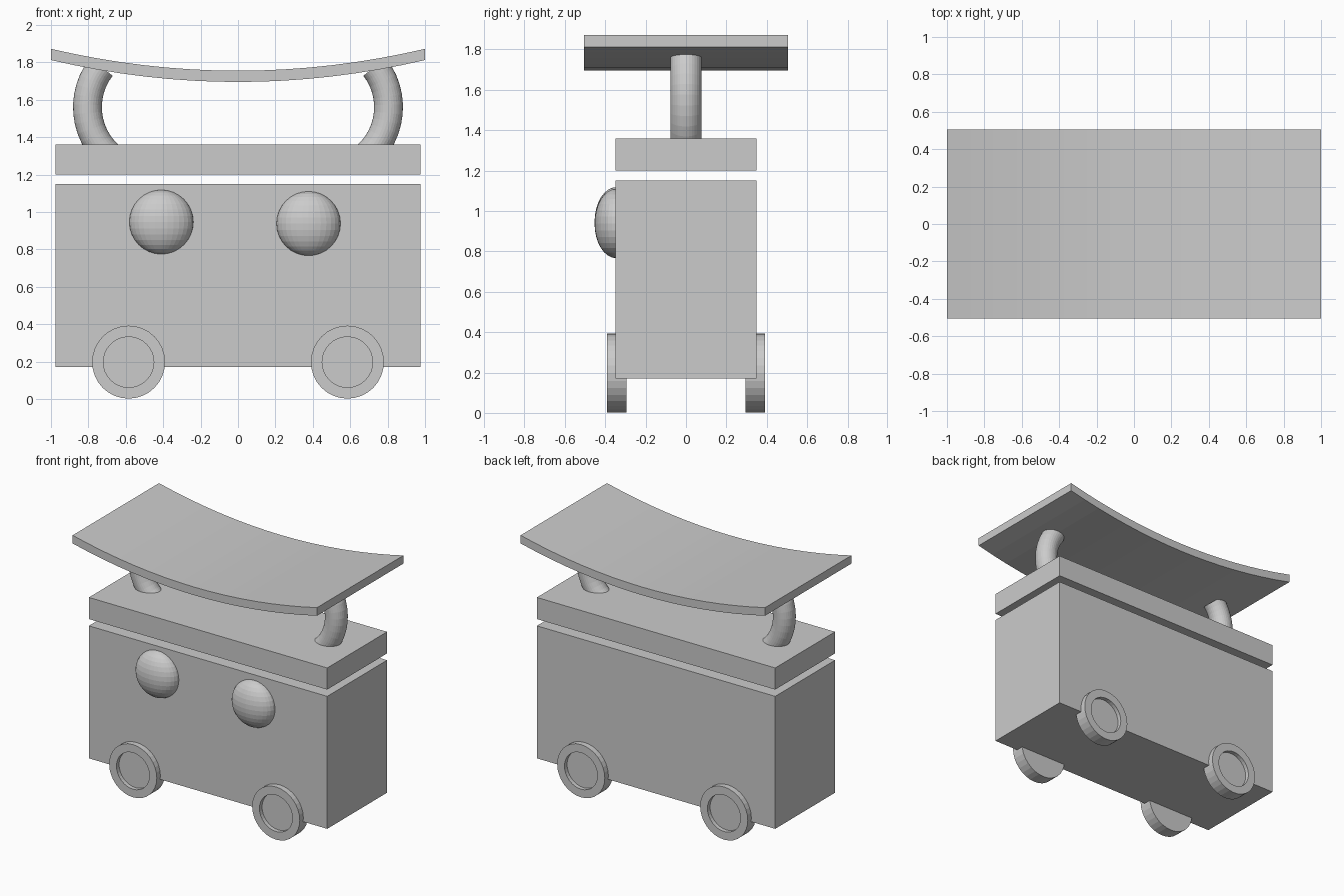
import bpy, bmesh, math
from mathutils import Matrix, Vector

cube = bpy.data.objects.get("Cube")
if cube:
    bpy.data.objects.remove(cube, do_unlink=True)

GREY = (0.6, 0.6, 0.6, 1)
mat = bpy.data.materials.new("plain grey")
mat.use_nodes = True
mat.diffuse_color = GREY
mat.node_tree.nodes["Principled BSDF"].inputs["Base Color"].default_value = GREY


def finish(name, bm):
    bmesh.ops.recalc_face_normals(bm, faces=bm.faces)
    mesh = bpy.data.meshes.new(name)
    bm.to_mesh(mesh)
    bm.free()
    mesh.materials.append(mat)
    obj = bpy.data.objects.new(name, mesh)
    bpy.context.collection.objects.link(obj)
    return obj


def box(name, size, centre):
    bm = bmesh.new()
    bmesh.ops.create_cube(bm, size=1, matrix=Matrix.Translation(centre) @ Matrix.Diagonal((*size, 1)))
    return finish(name, bm)


def loft(name, rings):
    """Join matching rings of points and cap both ends."""
    bm = bmesh.new()
    loops = [[bm.verts.new(p) for p in ring] for ring in rings]
    n = len(loops[0])
    for a, b in zip(loops, loops[1:]):
        for i in range(n):
            j = (i + 1) % n
            bm.faces.new((a[i], a[j], b[j], b[i]))
    bm.faces.new(loops[0])
    bm.faces.new(loops[-1])
    return finish(name, bm)


def circle(n):
    return [(math.cos(2 * math.pi * i / n), math.sin(2 * math.pi * i / n)) for i in range(n)]


# Body and lid, with a narrow gap between them
box("body", (1.95, 0.70, 0.98), (0, 0, 0.66))
box("lid", (1.95, 0.70, 0.16), (0, 0, 1.28))

# Sagging roof panel
rings = []
for i in range(17):
    x = -1 + i / 8
    z = 1.695 + 0.117 * x * x
    rings.append([(x, -0.505, z), (x, 0.505, z), (x, 0.505, z + 0.06), (x, -0.505, z + 0.06)])
loft("roof", rings)

# Bowed tube supports
for side, label in ((-1, "right"), (1, "left")):
    rings = []
    for i in range(13):
        a = math.radians(-48 + 86 * i / 12)
        rings.append([(side * (0.455 + (0.35 + 0.077 * c) * math.cos(a)), 0.077 * s,
                       1.56 + (0.35 + 0.077 * c) * math.sin(a)) for c, s in circle(32)])
    loft(label + "_support", rings)

# Domed eyes on the front face
for label, x, z in (("right", -0.41, 0.946), ("left", 0.377, 0.938)):
    bm = bmesh.new()
    bmesh.ops.create_uvsphere(bm, u_segments=32, v_segments=16, radius=1)
    bm.transform(Matrix.Translation((x, -0.345, z)) @ Matrix.Diagonal((0.172, 0.108, 0.172, 1)))
    finish(label + "_eye", bm)

# Wheels with recessed hubs, as (radius, depth) profiles
PROFILE = ((0.195, 0.295), (0.195, 0.392), (0.135, 0.392), (0.135, 0.362))
for face, end in ((-1, "front"), (1, "back")):
    for side, label in ((-1, "right"), (1, "left")):
        loft(f"{end}_{label}_wheel",
             [[(side * 0.585 + r * c, face * y, 0.197 + r * s) for c, s in circle(32)] for r, y in PROFILE])
